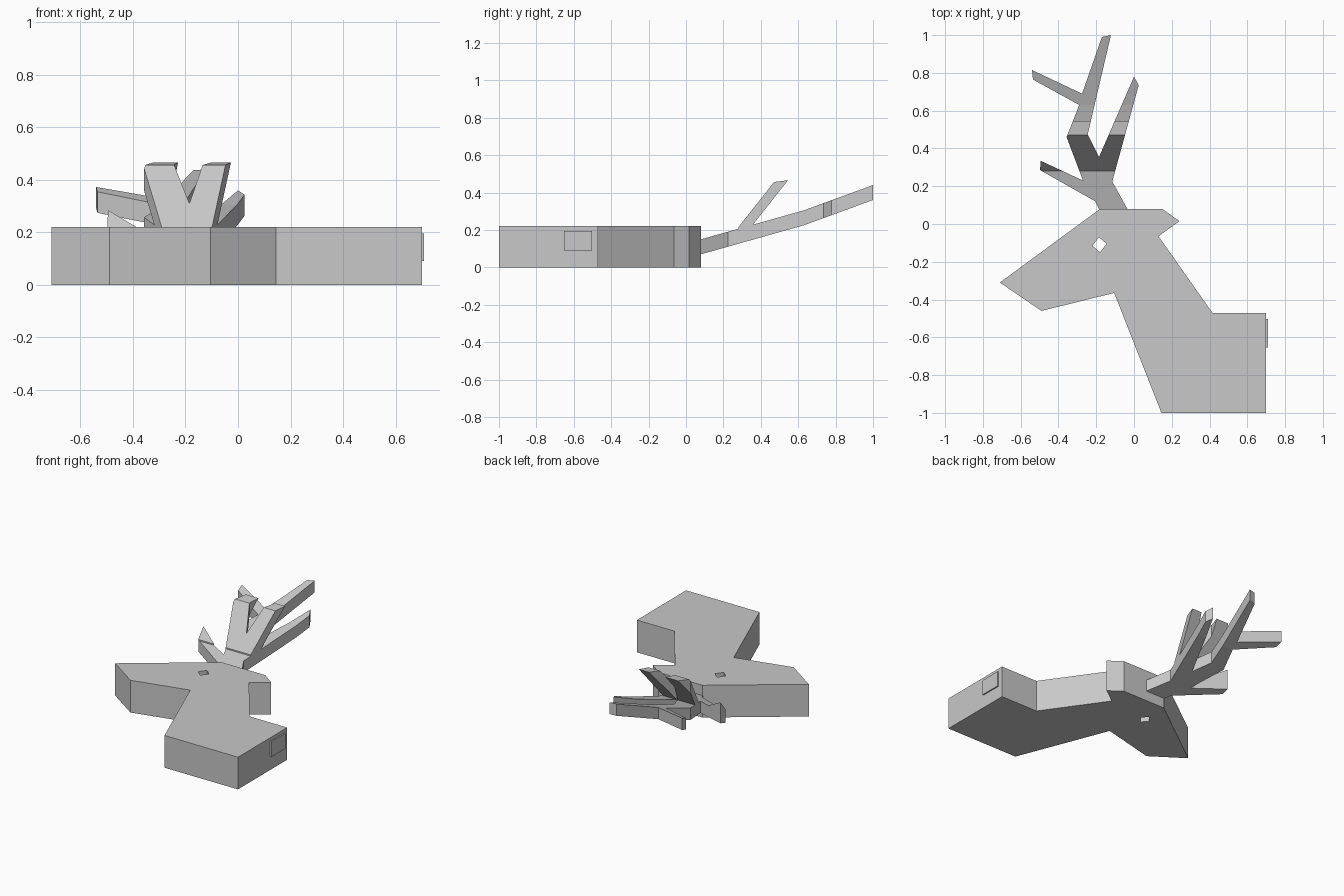
import bpy, bmesh
from mathutils import Vector

cube = bpy.data.objects.get("Cube")
if cube:
    bpy.data.objects.remove(cube, do_unlink=True)

grey = bpy.data.materials.new("plain grey")
grey.use_nodes = True
grey.diffuse_color = (0.58, 0.58, 0.58, 1)
grey.node_tree.nodes["Principled BSDF"].inputs["Base Color"].default_value = grey.diffuse_color


def sheet(*loops):
    """Flat filled shape in the ground plane; later loops are holes."""
    bm = bmesh.new()
    for loop in loops:
        verts = [bm.verts.new((x, y, 0)) for x, y in loop]
        for a, b in zip(verts, verts[1:] + verts[:1]):
            bm.edges.new((a, b))
    bmesh.ops.triangle_fill(bm, edges=bm.edges[:], use_beauty=True, normal=(0, 0, 1))
    return bm


def cut(bm, point, normal, clear=False):
    """Split the mesh along a plane, optionally dropping the side the normal points to."""
    geom = bm.verts[:] + bm.edges[:] + bm.faces[:]
    bmesh.ops.bisect_plane(bm, geom=geom, plane_co=point, plane_no=normal, clear_outer=clear)


def thicken(bm, height):
    geom = bmesh.ops.extrude_face_region(bm, geom=bm.faces[:])["geom"]
    verts = [g for g in geom if isinstance(g, bmesh.types.BMVert)]
    bmesh.ops.translate(bm, verts=verts, vec=(0, 0, height))


def finish(bm, name):
    bmesh.ops.recalc_face_normals(bm, faces=bm.faces[:])
    mesh = bpy.data.meshes.new(name)
    bm.to_mesh(mesh)
    bm.free()
    mesh.materials.append(grey)
    obj = bpy.data.objects.new(name, mesh)
    bpy.context.collection.objects.link(obj)
    return obj


# Head and neck: thick flat silhouette with a diamond eye hole
head = [(-.71, -.31), (-.49, -.46), (-.105, -.365), (.145, -1), (.70, -1), (.70, -.47),
        (.415, -.47), (.13, -.065), (.24, .015), (.15, .08), (-.18, .08)]
eye = [(-.185, -.07), (-.145, -.105), (-.18, -.15), (-.22, -.115)]
bm = sheet(head, eye)
thicken(bm, .22)
finish(bm, "head_and_neck")

# Antler outline shared by both layers
antler = [(-.185, .08), (-.205, .12), (-.497, .285), (-.495, .335), (-.27, .23),
          (-.357, .46), (-.29, .63), (-.535, .765), (-.54, .815), (-.275, .69),
          (-.17, .99), (-.122, 1), (-.245, .475), (-.185, .355), (0, .78),
          (.025, .735), (-.115, .225), (-.035, .08)]
THICK, BEND, FORK = .08, .63, .28

# Lower antler: gentle slope that steepens past the bend
bm = sheet(antler)
cut(bm, (0, BEND, 0), (0, 1, 0))
for v in bm.verts:
    y = v.co.y
    v.co.z = .07 + .282 * (y - .08) + max(0, y - BEND) * .083
thicken(bm, THICK)
finish(bm, "lower_antler")

# Upper antler: same outline bent up from the fork and trimmed almost level
bm = sheet(antler)
cut(bm, (0, FORK, 0), (0, -1, 0), clear=True)
for v in bm.verts:
    v.co.z = .13 + 1.265 * (v.co.y - FORK)
thicken(bm, THICK + .005)
cut(bm, (0, .475, .457), Vector((0, -.13, 1)).normalized(), clear=True)
bmesh.ops.holes_fill(bm, edges=[e for e in bm.edges if e.is_boundary], sides=0)
finish(bm, "upper_antler")

# Small plain plate on the end of the neck
bm = bmesh.new()
bmesh.ops.create_cube(bm, size=1)
for v in bm.verts:
    v.co = Vector((.7045 + v.co.x * .009, -.578 + v.co.y * .15, .143 + v.co.z * .105))
finish(bm, "neck_plate")
